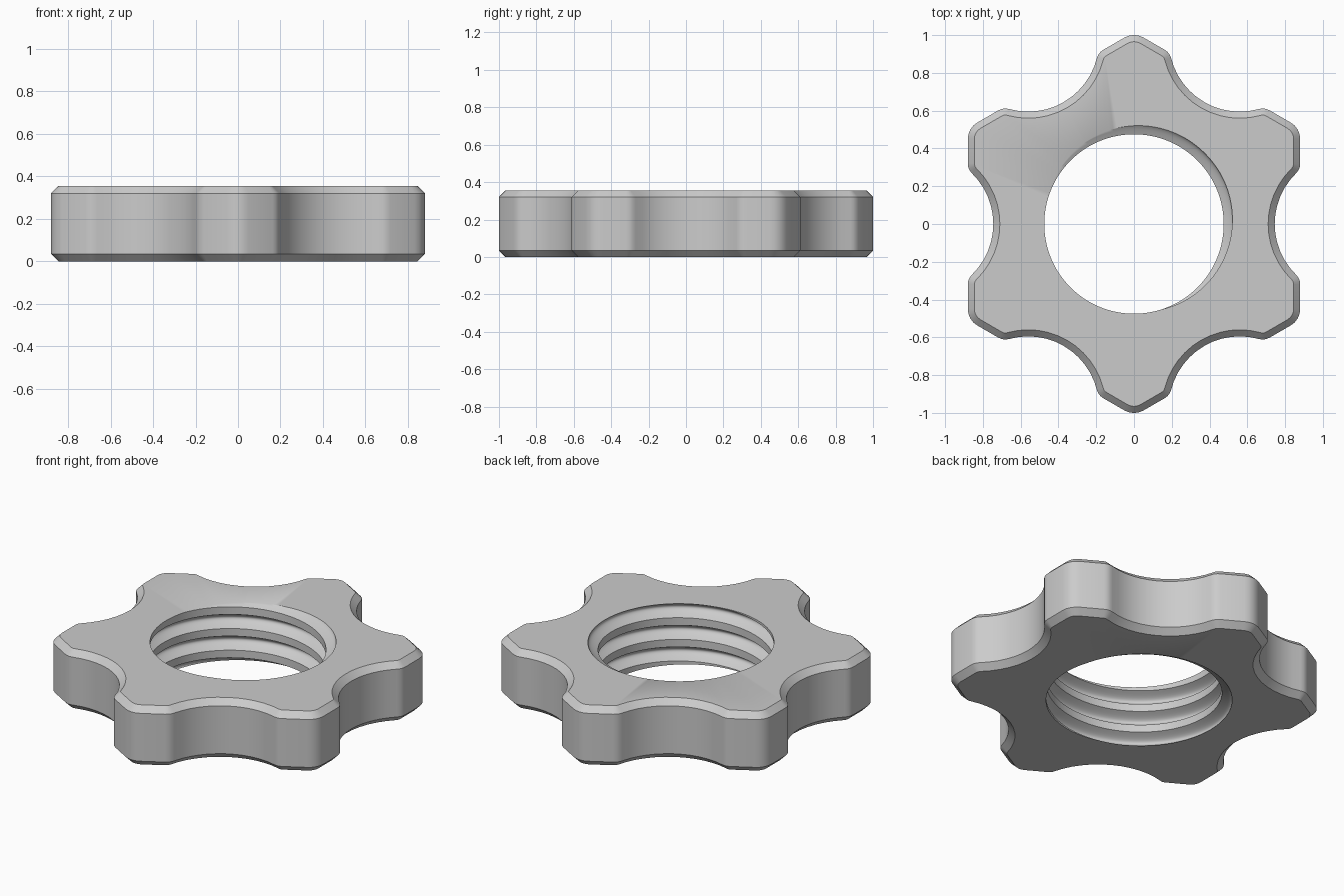
import bpy, bmesh
from math import pi, sin, cos, tan, asin, sqrt, radians

cube = bpy.data.objects.get("Cube")
if cube:
    bpy.data.objects.remove(cube)

HEIGHT, CHAMFER = 0.355, 0.035
APOTHEM, TIP_R, FILLET_R = 0.88, 0.1, 0.07      # rounded hexagon
SCALLOP_R, SCALLOP_C = 0.375, 1.12              # cut in each side
BORE_R, DEPTH, PITCH = 0.475, 0.055, 0.129      # internal thread
GROOVE, STEPS = 0.65, 12                        # groove share of the pitch
TOP_GROOVE = radians(45)                        # where the groove meets the top
SEGMENTS = 144


def arc(cx, cy, r, a0, a1, steps, ends=True):
    ids = range(steps + 1) if ends else range(1, steps)
    angles = [a0 + (a1 - a0) * j / steps for j in ids]
    return [(cx + r * cos(a), cy + r * sin(a)) for a in angles]


def outline(inset):
    """Scalloped hexagon outline, pulled inward by inset."""
    fn = APOTHEM - FILLET_R
    ft = sqrt((SCALLOP_R + FILLET_R) ** 2 - (SCALLOP_C - fn) ** 2)
    half = asin(ft / (SCALLOP_R + FILLET_R))
    tn = APOTHEM - TIP_R
    tt = tn * tan(pi / 6)
    side = arc(tn, -tt, TIP_R - inset, -pi / 3, 0, 4)
    side += arc(fn, -ft, FILLET_R - inset, 0, half, 3)
    side += arc(SCALLOP_C, 0, SCALLOP_R + inset, pi + half, pi - half, 12, False)
    side += arc(fn, ft, FILLET_R - inset, -half, 0, 3)
    pts = []
    for s in range(6):
        a = 2 * pi / 3 + s * pi / 3
        pts += [(x * cos(a) - y * sin(a), x * sin(a) + y * cos(a)) for x, y in side]
    return pts


def groove_height(angle):
    return HEIGHT + PITCH * (angle - TOP_GROOVE) / (2 * pi)


def thread_radius(angle, z):
    u = ((z - groove_height(angle)) / PITCH + 0.5) % 1 - 0.5
    return BORE_R + DEPTH * max(0, cos(pi * u / GROOVE))


bm = bmesh.new()

# Outer wall with chamfered rims
rings = []
for inset, z in ((CHAMFER, 0), (0, CHAMFER), (0, HEIGHT - CHAMFER), (CHAMFER, HEIGHT)):
    rings.append([bm.verts.new((x, y, z)) for x, y in outline(inset)])

# Threaded bore: a grid whose rows follow the helix, clipped at both faces
ROWS = STEPS + 1
row_range = range(-5 * ROWS, 3 * ROWS)
columns = []
for i in range(SEGMENTS):
    angle = pi / 2 + (i - 2) * 2 * pi / SEGMENTS

    def wall_vert(z):
        r = thread_radius(angle, z)
        return bm.verts.new((r * cos(angle), r * sin(angle), z))

    low, high = wall_vert(0), wall_vert(HEIGHT)
    column = {}
    for k in row_range:
        u = GROOVE * ((k % ROWS) / STEPS - 0.5)
        z = groove_height(angle) + PITCH * (k // ROWS + u)
        if z < 0.0002:
            column[k] = low
        elif z > HEIGHT - 0.0002:
            column[k] = high
        else:
            column[k] = wall_vert(z)
    columns.append((low, high, column))

for i in range(SEGMENTS):
    j = (i + 1) % SEGMENTS
    shift = ROWS if j == 0 else 0
    low, high, here = columns[i]
    next_low, next_high, there = columns[j]
    for k in row_range[:-1]:
        quad = [here[k], there.get(k + shift, next_high),
                there.get(k + 1 + shift, next_high), here[k + 1]]
        corners = list(dict.fromkeys(quad))
        if len(corners) > 2:
            bm.faces.new(corners)
    # Outer wall, then flat top and bottom faces
    for a, b in zip(rings, rings[1:]):
        bm.faces.new((a[i], a[j], b[j], b[i]))
    bm.faces.new((rings[3][i], rings[3][j], next_high, high))
    bm.faces.new((rings[0][j], rings[0][i], low, next_low))

bmesh.ops.recalc_face_normals(bm, faces=bm.faces[:])
mesh = bpy.data.meshes.new("star_nut")
bm.to_mesh(mesh)
bm.free()
nut = bpy.data.objects.new("star_nut", mesh)
bpy.context.collection.objects.link(nut)

# Plain grey material
grey = bpy.data.materials.new("light_grey")
grey.use_nodes = True
colour = (0.6, 0.6, 0.6, 1)
grey.diffuse_color = colour
grey.node_tree.nodes["Principled BSDF"].inputs["Base Color"].default_value = colour
mesh.materials.append(grey)

bpy.ops.object.select_all(action="DESELECT")
nut.select_set(True)
bpy.context.view_layer.objects.active = nut
bpy.ops.object.shade_smooth_by_angle(angle=radians(35))
